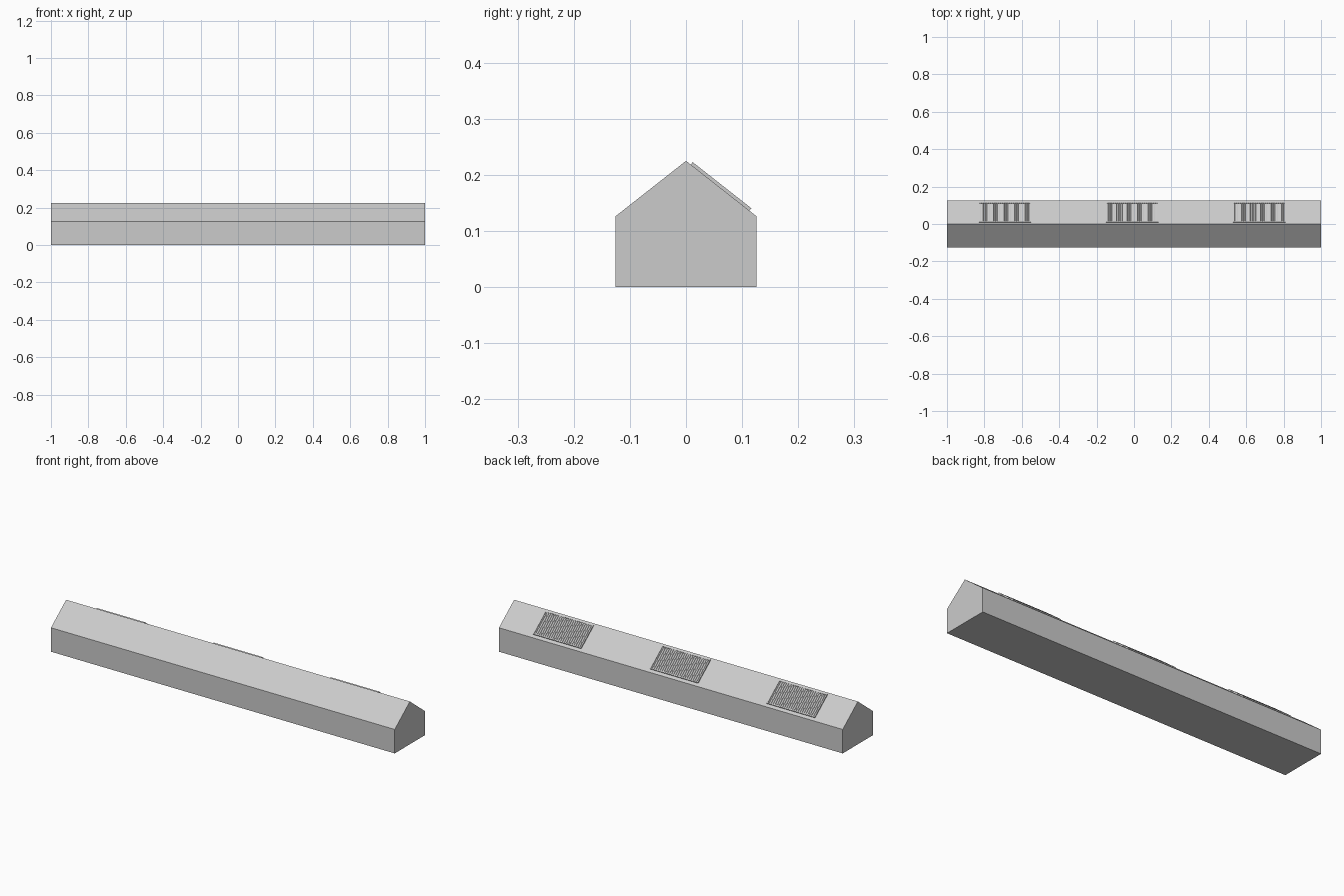
import bpy, bmesh, math
from mathutils import Matrix, Vector

if "Cube" in bpy.data.objects:
    bpy.data.objects.remove(bpy.data.objects["Cube"])

HALF_W, EAVE, RIDGE = 0.126, 0.126, 0.225
PITCH = math.atan2(RIDGE - EAVE, HALF_W)
# roof space: x along ridge, y down the back slope, z away from the roof
ROOF = Matrix.Translation((0, 0, RIDGE)) @ Matrix.Rotation(-PITCH, 4, 'X')


def finish(bm, name, matrix=None):
    bmesh.ops.recalc_face_normals(bm, faces=bm.faces)
    if matrix:
        bm.transform(matrix)
    mesh = bpy.data.meshes.new(name)
    bm.to_mesh(mesh)
    bm.free()
    obj = bpy.data.objects.new(name, mesh)
    bpy.context.collection.objects.link(obj)
    return obj


def add_box(bm, lo, hi):
    lo, hi = Vector(lo), Vector(hi)
    m = Matrix.Translation((lo + hi) / 2) @ Matrix.Diagonal((*(hi - lo), 1))
    bmesh.ops.create_cube(bm, size=1, matrix=m)


# gabled hall: pentagon extruded along x
bm = bmesh.new()
profile = [(-HALF_W, 0), (HALF_W, 0), (HALF_W, EAVE), (0, RIDGE), (-HALF_W, EAVE)]
end = bm.faces.new([bm.verts.new((-1, y, z)) for y, z in profile])
ext = bmesh.ops.extrude_face_region(bm, geom=[end], use_keep_orig=True)
bmesh.ops.translate(bm, vec=(2, 0, 0),
                    verts=[g for g in ext['geom'] if isinstance(g, bmesh.types.BMVert)])
finish(bm, "gabled_hall")

# three roof collectors: frame, backing tray and rows of tubes
V0, V1, TOP, RIM, HALF = 0.0107, 0.1437, 0.0056, 0.005, 0.14
TUBES, RADIUS = 24, 0.0022
for i, cx in enumerate((-0.69, -0.01, 0.67), 1):
    x0, x1 = cx - HALF, cx + HALF
    bm = bmesh.new()
    add_box(bm, (x0, V0, 0), (x0 + RIM, V1, TOP))
    add_box(bm, (x1 - RIM, V0, 0), (x1, V1, TOP))
    add_box(bm, (x0 + RIM, V0, 0), (x1 - RIM, V0 + RIM, TOP))
    add_box(bm, (x0 + RIM, V1 - RIM, 0), (x1 - RIM, V1, TOP))
    finish(bm, f"collector_frame_{i}", ROOF)

    bm = bmesh.new()
    add_box(bm, (x0 + RIM, V0 + RIM, 0), (x1 - RIM, V1 - RIM, 0.003))
    finish(bm, f"collector_tray_{i}", ROOF)

    bm = bmesh.new()
    step = 2 * (HALF - RIM) / TUBES
    for t in range(TUBES):
        m = (Matrix.Translation((x0 + RIM + (t + 0.5) * step, (V0 + V1) / 2, 0.0034))
             @ Matrix.Rotation(math.pi / 2, 4, 'X'))
        bmesh.ops.create_cone(bm, cap_ends=True, segments=12, radius1=RADIUS,
                              radius2=RADIUS, depth=V1 - V0 - 2 * RIM, matrix=m)
    finish(bm, f"collector_tubes_{i}", ROOF)
